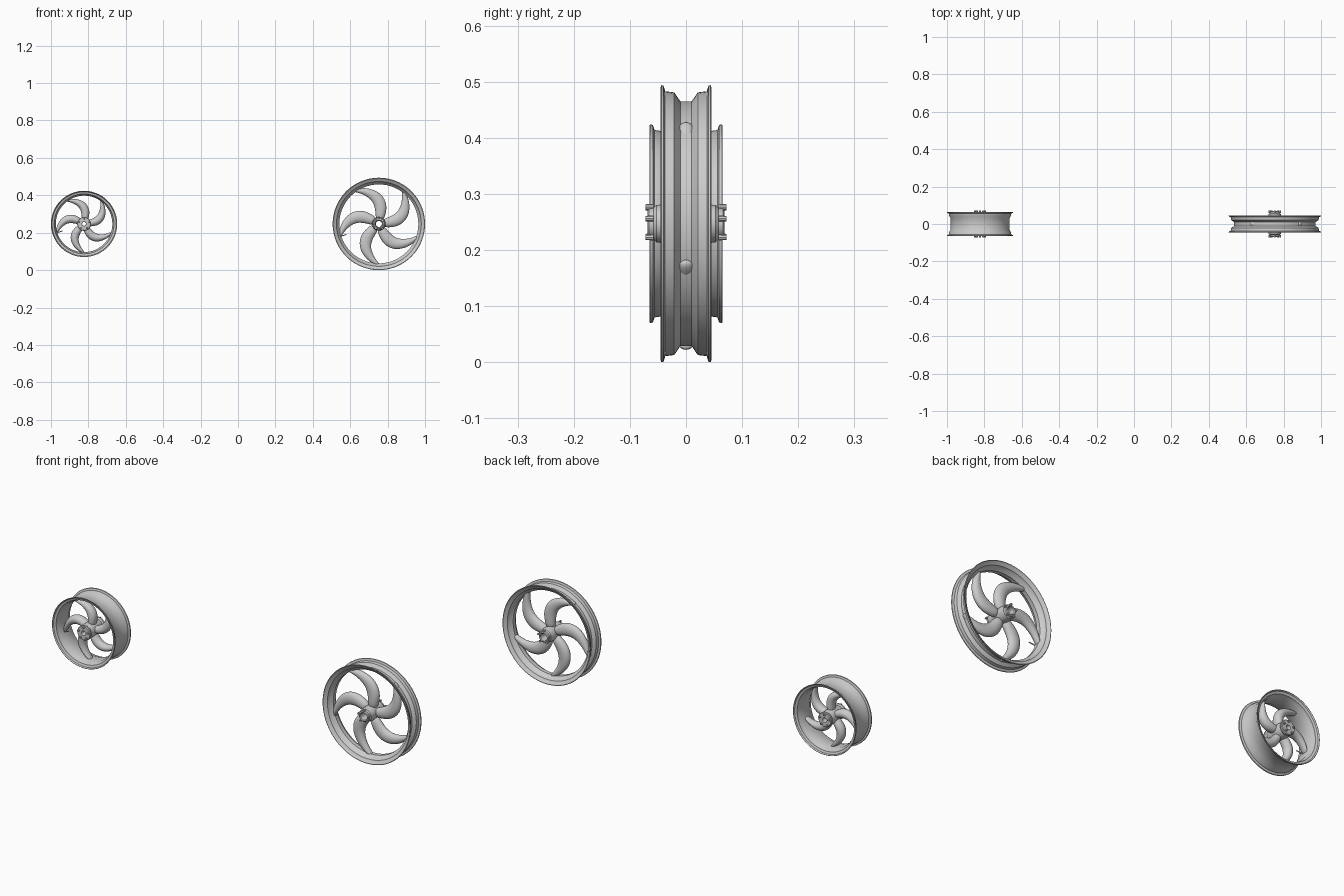
import bpy, bmesh
from math import sin, cos, pi, radians
from mathutils import Vector

cube = bpy.data.objects.get("Cube")
if cube:
    bpy.data.objects.remove(cube)

metal = bpy.data.materials.new("light_grey_metal")
metal.use_nodes = True
grey = (0.6, 0.6, 0.6, 1)
metal.diffuse_color = grey
metal.node_tree.nodes["Principled BSDF"].inputs["Base Color"].default_value = grey

AXLE_Z = 0.247


def finish(bm, name, centre, subdivide=0, angle=35):
    bmesh.ops.recalc_face_normals(bm, faces=bm.faces)
    mesh = bpy.data.meshes.new(name)
    bm.to_mesh(mesh)
    bm.free()
    mesh.materials.append(metal)
    obj = bpy.data.objects.new(name, mesh)
    obj.location = centre
    bpy.context.collection.objects.link(obj)
    if subdivide:
        mod = obj.modifiers.new("Smooth", "SUBSURF")
        mod.levels = mod.render_levels = subdivide
    bpy.ops.object.select_all(action="DESELECT")
    obj.select_set(True)
    bpy.context.view_layer.objects.active = obj
    if subdivide:
        bpy.ops.object.shade_smooth()
    else:
        bpy.ops.object.shade_smooth_by_angle(angle=radians(angle))


def lathe(name, profile, centre, sides=96):
    """Turn a closed (radius, y) outline around the axle."""
    bm = bmesh.new()
    rings = []
    for i in range(sides):
        a = 2 * pi * i / sides
        rings.append([bm.verts.new((r * cos(a), y, r * sin(a))) for r, y in profile])
    n = len(profile)
    for i in range(sides):
        a, b = rings[i], rings[(i + 1) % sides]
        for j in range(n):
            k = (j + 1) % n
            bm.faces.new((a[j], a[k], b[k], b[j]))
    finish(bm, name, centre)


def mirrored(half):
    """Complete an outline given on the +y side."""
    return half + [(r, -y) for r, y in reversed(half)]


def rod(name, start, end, radius, centre, sides=10):
    bm = bmesh.new()
    axis = Vector(end) - Vector(start)
    bmesh.ops.create_cone(bm, cap_ends=True, segments=sides, radius1=radius,
                          radius2=radius * 0.85, depth=axis.length)
    spin = axis.to_track_quat("Z", "Y").to_matrix()
    bmesh.ops.rotate(bm, matrix=spin, verts=bm.verts)
    bmesh.ops.translate(bm, vec=(Vector(start) + Vector(end)) / 2, verts=bm.verts)
    finish(bm, name, centre)


def spoke(name, tip_angle, scale, depth, centre):
    # stations: radius, angle behind the tip, half width, half depth
    stations = [(0.02, -46, 0.022, 0.9), (0.06, -45, 0.029, 1.0),
                (0.1, -41, 0.035, 1.0), (0.138, -32, 0.033, 0.95),
                (0.17, -20, 0.026, 0.85), (0.2, -8, 0.016, 0.75),
                (0.224, 2, 0.008, 0.65)]
    path = [Vector((r * cos(radians(tip_angle + a)), 0, r * sin(radians(tip_angle + a)))) * scale
            for r, a, w, d in stations]
    bm = bmesh.new()
    rings = []
    for i, (r, a, w, d) in enumerate(stations):
        along = (path[min(i + 1, len(path) - 1)] - path[max(i - 1, 0)]).normalized()
        side = along.cross(Vector((0, 1, 0)))
        ring = []
        for k in range(10):
            t = 2 * pi * k / 10
            p = path[i] + side * (w * scale * 1.03 * cos(t))
            p.y = depth * d * sin(t)
            ring.append(bm.verts.new(p))
        rings.append(ring)
    for a, b in zip(rings, rings[1:]):
        for k in range(10):
            m = (k + 1) % 10
            bm.faces.new((a[k], a[m], b[m], b[k]))
    bm.faces.new(rings[0])
    bm.faces.new(rings[-1])
    finish(bm, name, centre, subdivide=2)


def wheel(prefix, x, rim_half, hub_half, scale, depth, bolt_ring, bolt_y, stem):
    centre = (x, 0, AXLE_Z)
    lathe(prefix + "_rim", mirrored(rim_half), centre)
    lathe(prefix + "_hub", mirrored(hub_half), centre, 48)
    for i in range(5):
        spoke(f"{prefix}_spoke_{i + 1}", 53 + 72 * i, scale, depth, centre)
        # hub bolts on both faces
        a = radians(90 + 72 * i)
        for label, s in (("front", -1), ("back", 1)):
            bx, bz = bolt_ring * cos(a), bolt_ring * sin(a)
            rod(f"{prefix}_{label}_bolt_{i + 1}", (bx, s * (bolt_y - 0.014), bz),
                (bx, s * bolt_y, bz), 0.0055, centre, 8)
    # valve stem pointing in from the rim
    a = radians(198)
    rod(prefix + "_valve_stem", (stem * cos(a), -0.012, stem * sin(a)),
        ((stem - 0.034) * cos(a), -0.02, (stem - 0.034) * sin(a)), 0.003, centre)


# Tall narrow wheel
wheel("large_wheel", 0.753,
      [(0.211, 0.010), (0.222, 0.021), (0.227, 0.034), (0.239, 0.040),
       (0.244, 0.045), (0.247, 0.044), (0.246, 0.040), (0.236, 0.037),
       (0.234, 0.021), (0.218, 0.010)],
      [(0.016, 0.045), (0.018, 0.066), (0.022, 0.069), (0.027, 0.066),
       (0.028, 0.058), (0.033, 0.053), (0.036, 0.030), (0.036, 0.012)],
      1.0, 0.023, 0.030, 0.072, 0.216)

# Small wide wheel
wheel("small_wheel", -0.823,
      [(0.151, 0.030), (0.157, 0.042), (0.160, 0.055), (0.171, 0.059),
       (0.175, 0.065), (0.177, 0.064), (0.176, 0.059), (0.167, 0.056),
       (0.165, 0.043), (0.157, 0.030)],
      [(0.010, 0.058), (0.012, 0.063), (0.034, 0.063), (0.037, 0.060),
       (0.037, 0.052), (0.032, 0.045), (0.036, 0.025), (0.036, 0.010)],
      0.7, 0.026, 0.028, 0.072, 0.155)
